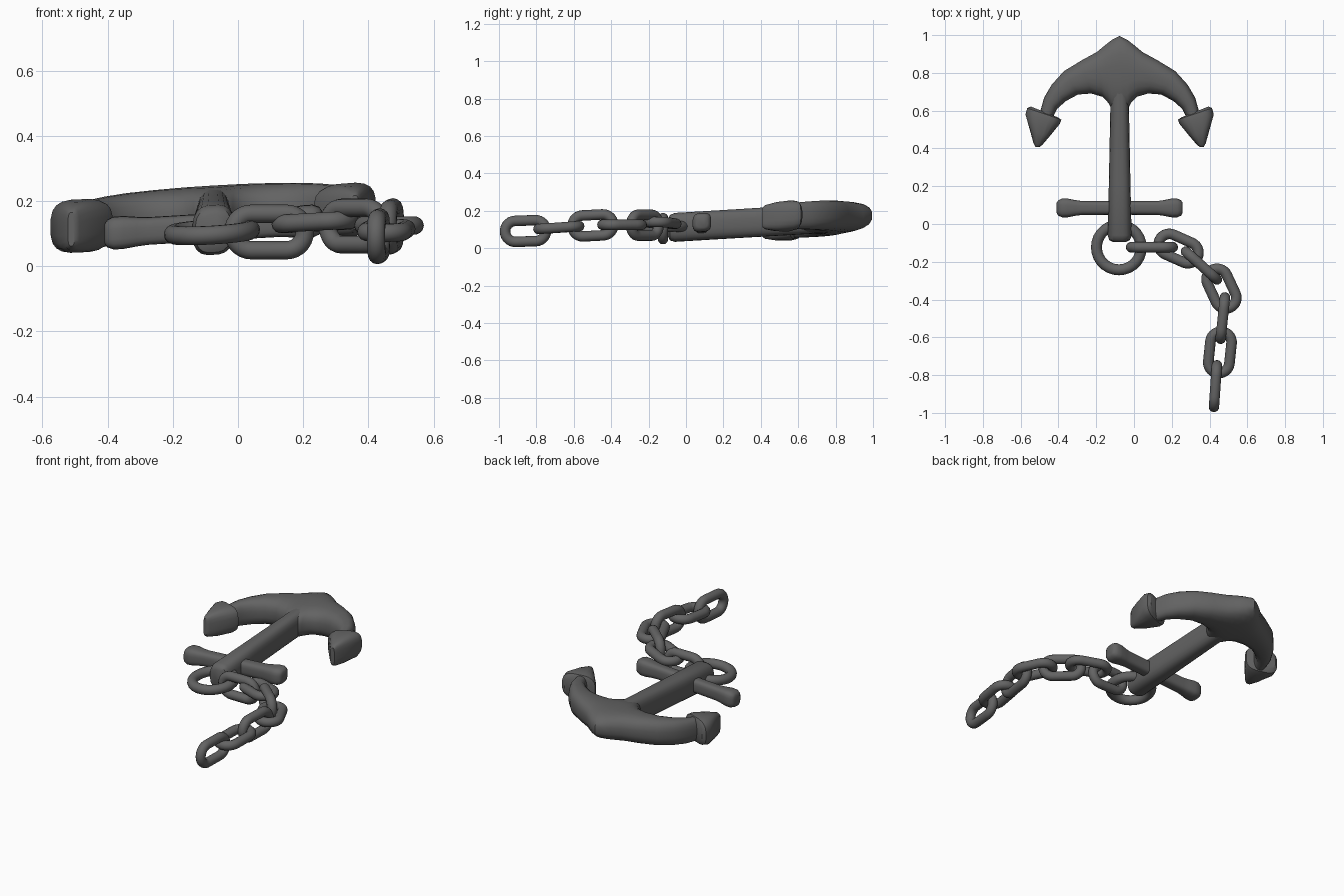
import bpy, bmesh, math
from mathutils import Vector, Euler

if "Cube" in bpy.data.objects:
    bpy.data.objects.remove(bpy.data.objects["Cube"])

CX = -0.076                     # anchor symmetry axis
iron = bpy.data.materials.new("dark_iron")
iron.diffuse_color = (0.125, 0.125, 0.125, 1)
iron.use_nodes = True
iron.node_tree.nodes["Principled BSDF"].inputs["Base Color"].default_value = iron.diffuse_color


def lift(u, y):
    """Height of the anchor's gently tilted mid-plane."""
    return 0.115 + 0.06 * u + 0.06 * y


def skin(name, rings, closed=False, angle=40):
    """Join equal-length rings of points into a smooth-shaded tube."""
    bm = bmesh.new()
    vs = [[bm.verts.new(p) for p in r] for r in rings]
    n = len(vs[0])
    for i in range(len(vs) if closed else len(vs) - 1):
        a, b = vs[i], vs[(i + 1) % len(vs)]
        for k in range(n):
            bm.faces.new((a[k], a[(k + 1) % n], b[(k + 1) % n], b[k]))
    if not closed:
        bm.faces.new(vs[0])
        bm.faces.new(vs[-1])
    bmesh.ops.recalc_face_normals(bm, faces=bm.faces)
    me = bpy.data.meshes.new(name)
    bm.to_mesh(me)
    bm.free()
    me.materials.append(iron)
    ob = bpy.data.objects.new(name, me)
    bpy.context.collection.objects.link(ob)
    bpy.ops.object.select_all(action='DESELECT')
    ob.select_set(True)
    bpy.context.view_layer.objects.active = ob
    bpy.ops.object.shade_smooth_by_angle(angle=math.radians(angle))
    return ob


def loft(name, pairs, power=2.6, sides=20):
    """Rounded sections spanning point A to point B with half height h."""
    rings = []
    for au, ay, bu, by, h in pairs:
        ring = []
        for k in range(sides):
            t = 2 * math.pi * (k + 0.5) / sides
            c, s = math.cos(t), math.sin(t)
            c = math.copysign(abs(c) ** (2 / power), c)
            s = math.copysign(abs(s) ** (2 / power), s)
            u = (au + bu) / 2 + (au - bu) / 2 * c
            y = (ay + by) / 2 + (ay - by) / 2 * c
            ring.append((CX + u, y, lift(u, y) + h * s))
        rings.append(ring)
    return skin(name, rings)


# Curved arms: outer and inner outline points, half height
half = [(0.04, .977, .04, .60, .083), (.075, .95, .06, .64, .083),
        (.12, .912, .09, .672, .083), (.2, .868, .15, .69, .082),
        (.295, .81, .22, .685, .08), (.36, .738, .285, .65, .077),
        (.40, .67, .33, .61, .074), (.425, .58, .355, .56, .07)]
left = [(-a, b, -c, d, h) for a, b, c, d, h in reversed(half)]
loft("arms", left + [(0, .997, 0, .58, .083)] + half)

# Arrow-shaped flukes
fluke = [(.470, .622, .328, .565, .058), (.490, .614, .308, .552, .076),
         (.499, .580, .316, .530, .082), (.475, .495, .370, .464, .077),
         (.456, .427, .410, .418, .064), (.446, .409, .424, .408, .052)]
for side, label in ((-1, "left"), (1, "right")):
    loft(label + "_fluke", [(side * a, b, side * c, d, h) for a, b, c, d, h in fluke], 3.2)

# Shank
loft("shank", [(-w, y, w, y, h) for y, w, h in
               ((-.095, .035, .05), (-.085, .055, .068), (-.06, .064, .077),
                (.2, .058, .077), (.6, .05, .078), (.85, .05, .078))], 2.8)

# Stock with knobbed ends
knob = [(.0, .036, .042), (.2, .037, .042), (.235, .042, .045),
        (.275, .05, .05), (.305, .05, .05), (.325, .041, .042), (.333, .028, .03)]
bar = [(-u, w, h) for u, w, h in reversed(knob[1:])] + knob
loft("stock", [(u, .085 - w, u, .085 + w, h) for u, w, h in bar], 3.2)


def loop(name, centre, rot, radius, straight, tube):
    """Round-wire loop: two half circles joined by straight sides."""
    rings, e = [], Euler(rot, 'XYZ').to_matrix()
    seg, n = 14, 14
    for sgn in (0, 1):
        for i in range(seg + (1 if straight else 0)):
            a = -math.pi / 2 + math.pi * i / seg + math.pi * sgn
            out = Vector((math.cos(a), math.sin(a), 0))
            mid = out * radius + Vector((straight * (1 - 2 * sgn), 0, 0))
            rings.append([Vector(centre) + e @ (mid + out * tube * math.cos(q)
                          + Vector((0, 0, tube * math.sin(q))))
                          for q in (2 * math.pi * k / n for k in range(n))])
    return skin(name, rings, closed=True)


# Shackle ring
loop("shackle_ring", (-.08, -.124, .105), (.08, -.06, 0), .119, 0, .029)

# Chain: x, y, z, heading, pitch; links alternate upright and flat
links = [(.095, -.123, .105, 0, 0), (.236, -.130, .135, -24, -3),
         (.357, -.220, .123, -42, 0), (.463, -.342, .125, -65, 0),
         (.470, -.498, .122, -96, 3), (.455, -.680, .110, -96, 4),
         (.431, -.858, .092, -94, 2)]
for i, (x, y, z, yaw, pitch) in enumerate(links):
    roll = math.pi / 2 if i % 2 == 0 else 0
    loop(f"chain_link_{i + 1}", (x, y, z),
         (roll, math.radians(pitch), math.radians(yaw)), .056, .054, .028)
